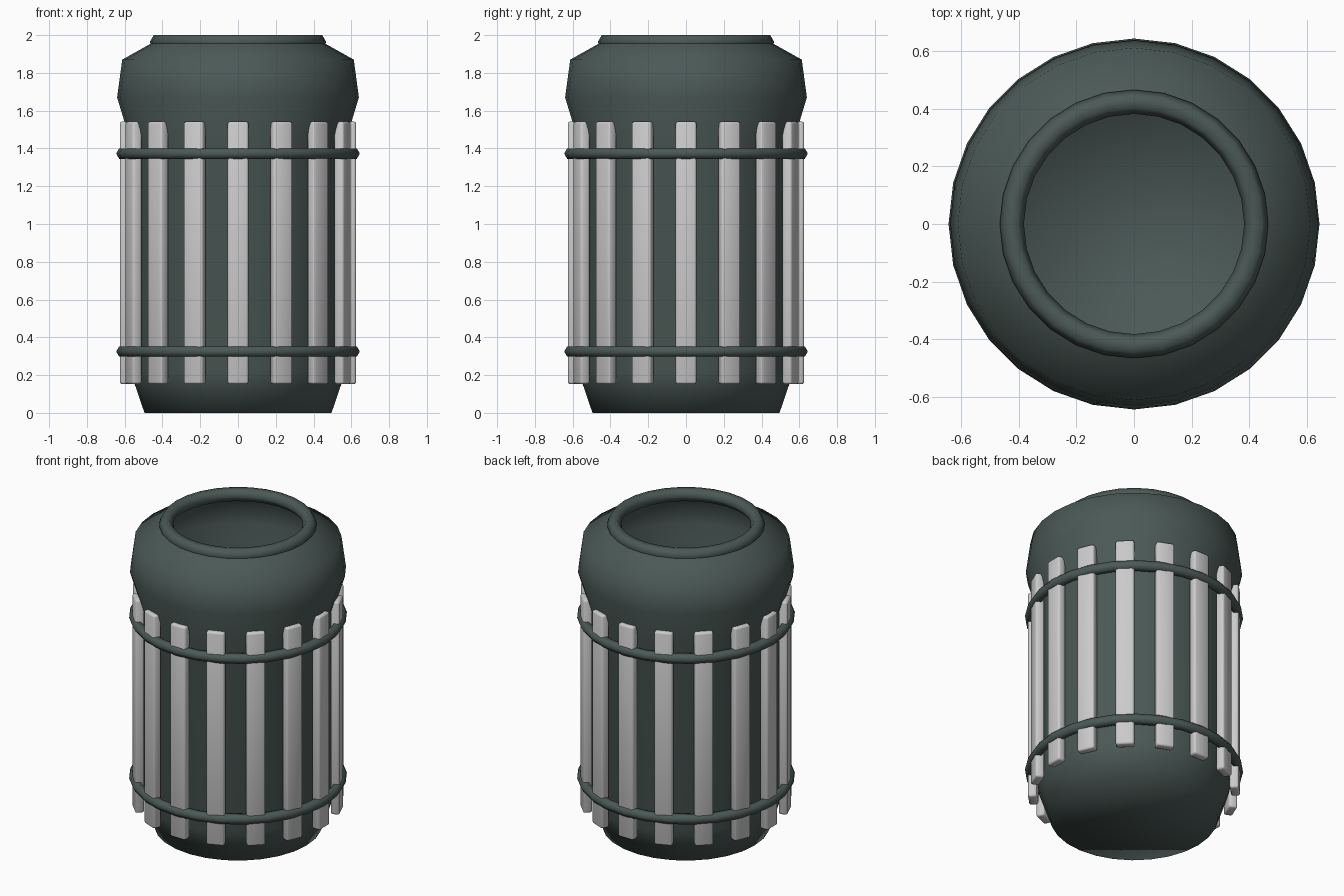
import bpy, bmesh
from math import cos, sin, pi, tau
from mathutils import Matrix

if "Cube" in bpy.data.objects:
    bpy.data.objects.remove(bpy.data.objects["Cube"])

SIDES = 28
green = bpy.data.materials.new("dark_green")
green.diffuse_color = (0.07, 0.10, 0.093, 1)
green.use_nodes = True
green.node_tree.nodes["Principled BSDF"].inputs["Base Color"].default_value = green.diffuse_color


def finish(name, bm, mat=None, smooth=True):
    me = bpy.data.meshes.new(name)
    bm.to_mesh(me)
    bm.free()
    ob = bpy.data.objects.new(name, me)
    bpy.context.collection.objects.link(ob)
    if mat:
        me.materials.append(mat)
    for p in me.polygons:
        p.use_smooth = smooth
    return ob


def lathe(name, profile, closed=False, cap_bottom=False):
    bm = bmesh.new()
    rings = [[bm.verts.new((r * cos(tau * i / SIDES), r * sin(tau * i / SIDES), z))
              for i in range(SIDES)] for r, z in profile]
    pairs = list(zip(rings, rings[1:]))
    if closed:
        pairs.append((rings[-1], rings[0]))
    for a, b in pairs:
        for i in range(SIDES):
            j = (i + 1) % SIDES
            bm.faces.new((a[i], a[j], b[j], b[i]))
    if cap_bottom:
        bm.faces.new(rings[0][::-1])
    return finish(name, bm, green)


def hoop(name, major, minor, z):
    # six-sided ring section
    lathe(name, [(major + minor * cos(k * pi / 3), z + minor * sin(k * pi / 3))
                 for k in range(6)], closed=True)


# open bin shell with flat base
lathe("bin_body", [(0.495, 0), (0.57, 0.22), (0.57, 1.44), (0.64, 1.67),
                   (0.613, 1.87), (0.435, 1.97)], cap_bottom=True)

# rolled rim and two hoops
hoop("rim", 0.425, 0.042, 1.9635)
hoop("lower_hoop", 0.613, 0.032, 0.325)
hoop("upper_hoop", 0.613, 0.032, 1.373)

# sixteen slats around the body
for n in range(16):
    bm = bmesh.new()
    bmesh.ops.create_cube(bm, size=1, matrix=Matrix.Diagonal((0.054, 0.11, 1.39, 1)))
    bmesh.ops.bevel(bm, geom=bm.edges[:], offset=0.012, segments=2,
                    profile=0.5, affect='EDGES')
    bm.transform(Matrix.Rotation(tau * n / 16, 4, 'Z') @ Matrix.Translation((0.599, 0, 0.847)))
    finish(f"slat_{n + 1}", bm)
